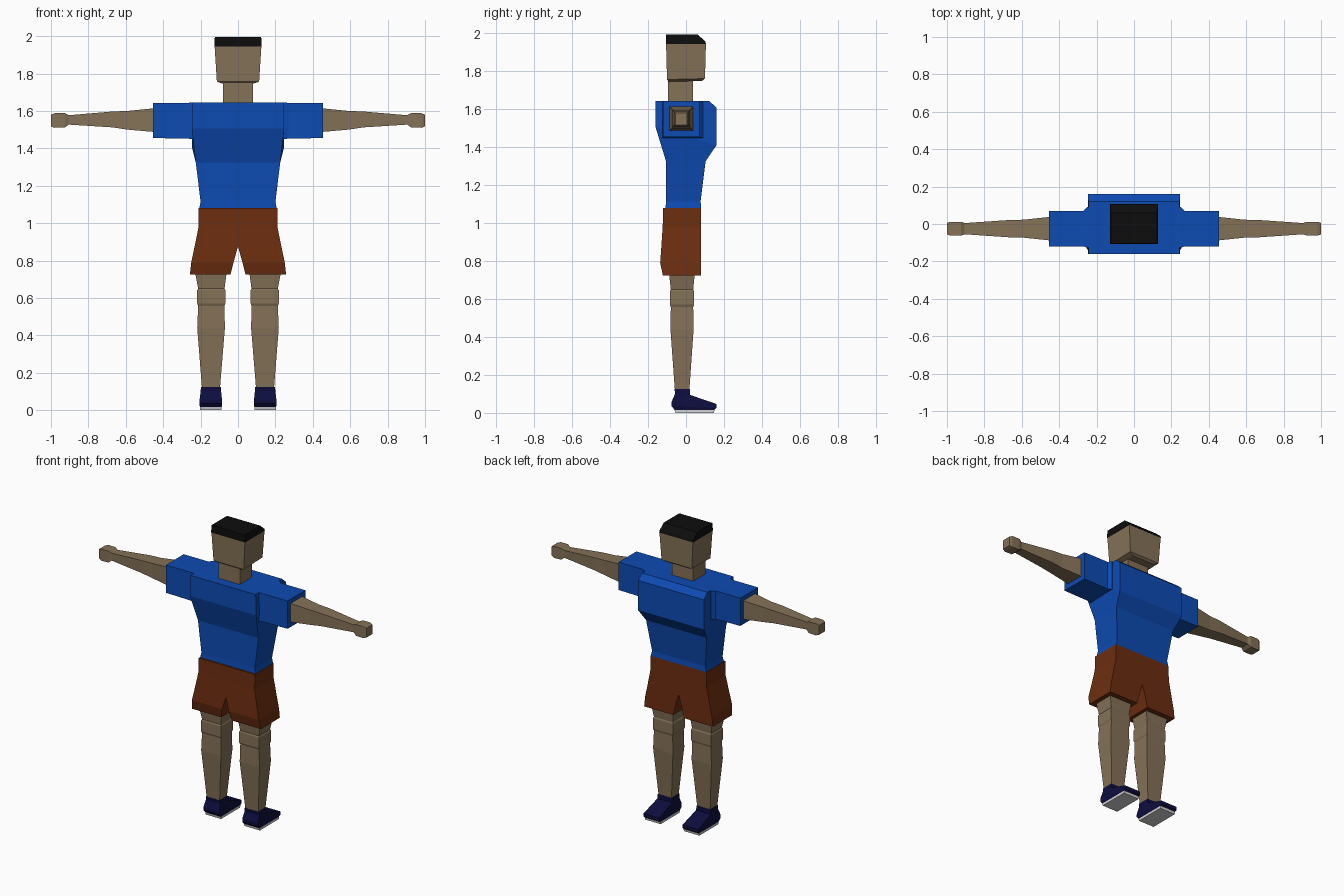
import bpy, bmesh


def material(name, r, g, b):
    m = bpy.data.materials.new(name)
    m.diffuse_color = (r, g, b, 1)
    return m


skin = material("skin", 0.235, 0.168, 0.097)
blue = material("shirt_blue", 0.004, 0.07, 0.45)
brown = material("shorts_brown", 0.15, 0.027, 0.005)
black = material("hair_black", 0.004, 0.004, 0.004)
navy = material("shoe_navy", 0.004, 0.004, 0.05)
white = material("sole_white", 0.65, 0.65, 0.65)


def loft(name, rings, mat, mirror=False):
    """Skin a list of four-cornered rings, capped at both ends."""
    bm = bmesh.new()
    loops = [[bm.verts.new(p) for p in ring] for ring in rings]
    for a, b in zip(loops, loops[1:]):
        for i in range(4):
            j = (i + 1) % 4
            bm.faces.new((a[i], a[j], b[j], b[i]))
    bm.faces.new(loops[0])
    bm.faces.new(loops[-1])
    bmesh.ops.recalc_face_normals(bm, faces=bm.faces)
    if mirror:  # drop hidden faces on the centre plane
        inner = [f for f in bm.faces if all(abs(v.co.x) < 1e-5 for v in f.verts)]
        bmesh.ops.delete(bm, geom=inner, context='FACES')
    me = bpy.data.meshes.new(name)
    bm.to_mesh(me)
    bm.free()
    me.materials.append(mat)
    ob = bpy.data.objects.new(name, me)
    bpy.context.collection.objects.link(ob)
    if mirror:
        ob.modifiers.new("mirror", 'MIRROR')
    return ob


def level(x0, x1, back, front, zb, zf=None):
    """Ring around z; the back and front edges may differ in height."""
    zf = zb if zf is None else zf
    return [(x0, back, zb), (x1, back, zb), (x1, front, zf), (x0, front, zf)]


def section(x, y0, y1, z0, z1):
    """Ring around x, for the arms."""
    return [(x, y0, z0), (x, y1, z0), (x, y1, z1), (x, y0, z1)]


# Head, hair and neck
loft("neck", [level(-.08, .08, -.095, .037, z) for z in (1.63, 1.76)], skin)
loft("head", [level(-.08, .08, -.09, .085, 1.745, 1.75),
              level(-.113, .113, -.1, .1, 1.757, 1.762),
              level(-.125, .125, -.105, .105, 1.945)], skin)
loft("hair", [level(-.127, .127, -.106, .106, 1.945),
              level(-.126, .126, -.106, .1, 1.96),
              level(-.124, .124, -.105, .06, 1.995)], black)

# Shirt
loft("shirt_body", [level(-.207, .207, -.108, .08, 1.08),
                    level(-.2, .2, -.105, .077, 1.115),
                    level(-.226, .226, -.105, .103, 1.325),
                    level(-.247, .247, -.16, .16, 1.505, 1.41),
                    level(-.246, .246, -.16, .16, 1.6, 1.61),
                    level(-.244, .244, -.16, .12, 1.645)], blue)
loft("sleeve", [section(.22, -.125, .09, 1.45, 1.645),
                section(.25, -.125, .09, 1.45, 1.645),
                section(.27, -.12, .07, 1.452, 1.643),
                section(.455, -.12, .07, 1.455, 1.643)], blue, True)

# Arm with hand: x, half depth, lower z, upper z
arm = [(.44, .064, 1.487, 1.615), (.59, .048, 1.5, 1.6), (.67, .046, 1.512, 1.597),
       (.905, .03, 1.527, 1.577), (.925, .037, 1.512, 1.588),
       (.98, .037, 1.51, 1.588), (1.0, .031, 1.517, 1.58)]
loft("arm", [section(x, -.025 - d, -.025 + d, a, b) for x, d, a, b in arm], skin, True)

# Shorts
loft("shorts", [level(0, .21, -.12, .08, 1.08),
                level(0, .211, -.123, .08, .98),
                level(0, .232, -.13, .08, .875),
                level(.024, .25, -.136, .08, .79),
                level(.04, .257, -.122, .08, .725)], brown, True)

# Leg: inner x, outer x, back, front, z
leg = [(.06, .23, -.09, .047, .74), (.072, .213, -.08, .038, .65),
       (.068, .218, -.085, .042, .642), (.068, .218, -.085, .042, .57),
       (.073, .213, -.08, .038, .558), (.07, .218, -.082, .04, .44),
       (.097, .192, -.058, .017, .11)]
loft("leg", [level(*r) for r in leg], skin, True)

# Shoe and sole
loft("shoe", [level(.092, .198, -.06, .02, .125),
              level(.09, .2, -.058, .02, .1, .095),
              level(.086, .205, -.076, .16, .058, .047),
              level(.085, .206, -.076, .16, .035, .025),
              level(.088, .202, -.06, .15, .016)], navy, True)
loft("sole", [level(.087, .203, -.06, .15, .016),
              level(.087, .203, -.056, .147, 0)], white, True)
